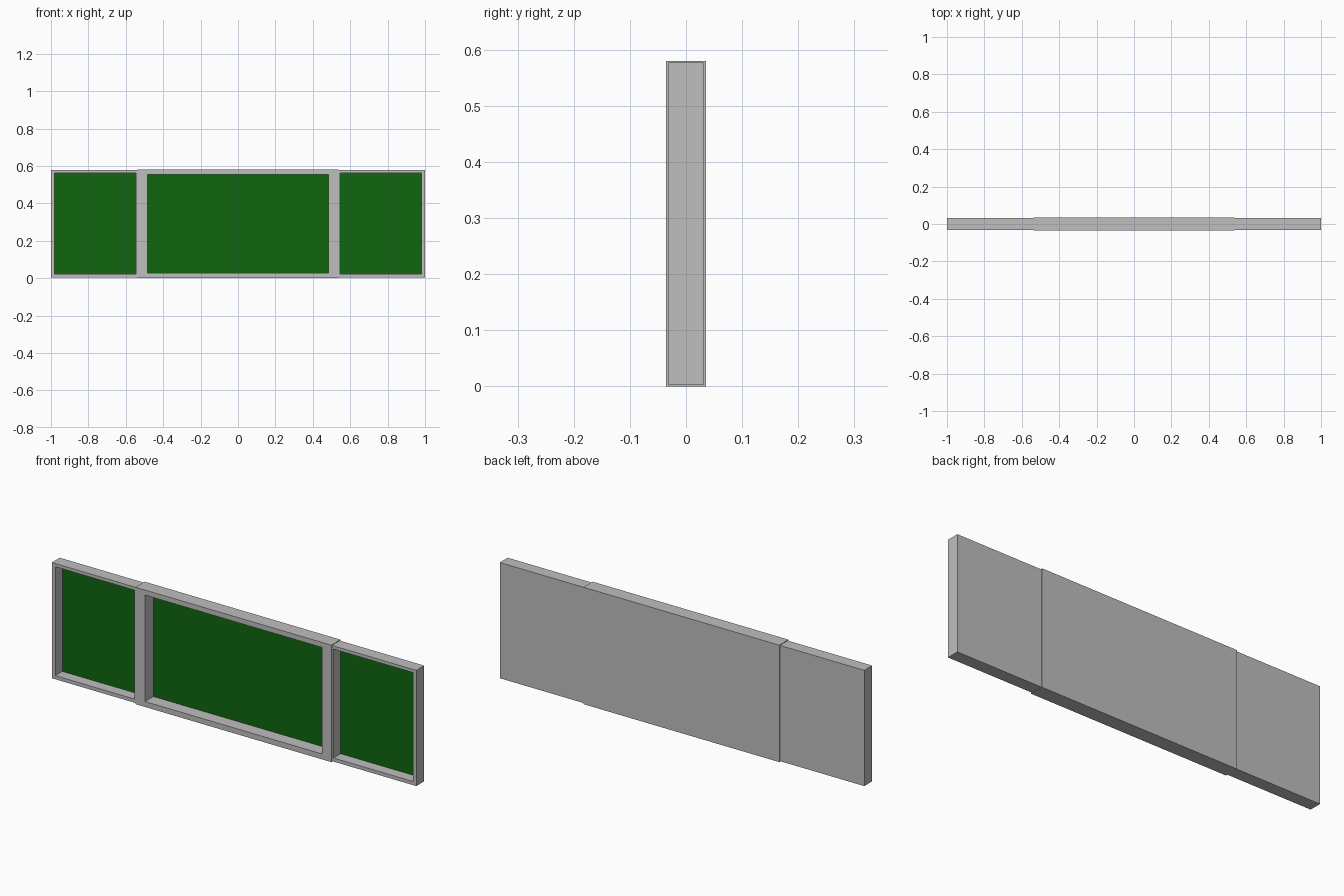
import bpy
import bmesh
from mathutils import Vector

cube = bpy.data.objects.get("Cube")
if cube:
    bpy.data.objects.remove(cube, do_unlink=True)


def make_material(name, color):
    mat = bpy.data.materials.new(name)
    mat.use_nodes = True
    mat.diffuse_color = color
    mat.node_tree.nodes["Principled BSDF"].inputs["Base Color"].default_value = color
    return mat


frame_grey = make_material("frame grey", (0.52, 0.52, 0.52, 1))
board_green = make_material("board green", (0.005, 0.13, 0.005, 1))


def framed_board(name, x_range, z_range, half_depth, open_x, open_z, recess):
    """A box whose front is an open frame around a sunken board."""
    bm = bmesh.new()
    bmesh.ops.create_cube(bm, size=1)
    for v in bm.verts:
        v.co = Vector((x_range[v.co.x > 0],
                       half_depth if v.co.y > 0 else -half_depth,
                       z_range[v.co.z > 0]))
    bm.normal_update()
    front = min(bm.faces, key=lambda f: f.normal.y)

    # Frame opening
    bmesh.ops.inset_individual(bm, faces=[front], thickness=0.01)
    middle = front.calc_center_median()
    for v in front.verts:
        v.co.x = open_x[v.co.x > middle.x]
        v.co.z = open_z[v.co.z > middle.z]

    # Sunken board
    bmesh.ops.inset_individual(bm, faces=[front], thickness=0)
    for v in front.verts:
        v.co.y += recess
    front.material_index = 1

    bmesh.ops.recalc_face_normals(bm, faces=bm.faces)
    mesh = bpy.data.meshes.new(name)
    bm.to_mesh(mesh)
    bm.free()
    mesh.materials.append(frame_grey)
    mesh.materials.append(board_green)
    obj = bpy.data.objects.new(name, mesh)
    bpy.context.collection.objects.link(obj)
    return obj


# Centre board
framed_board("centre_board", (-0.537, 0.537), (0, 0.58), 0.036,
             (-0.485, 0.485), (0.027, 0.555), 0.065)

# Side wings, tucked slightly into the centre board
for name, side in (("left_wing", 1), ("right_wing", -1)):
    framed_board(name, sorted((side * 0.525, side)), (0.003, 0.577), 0.031,
                 sorted((side * 0.546, side * 0.981)), (0.021, 0.561), 0.055)
